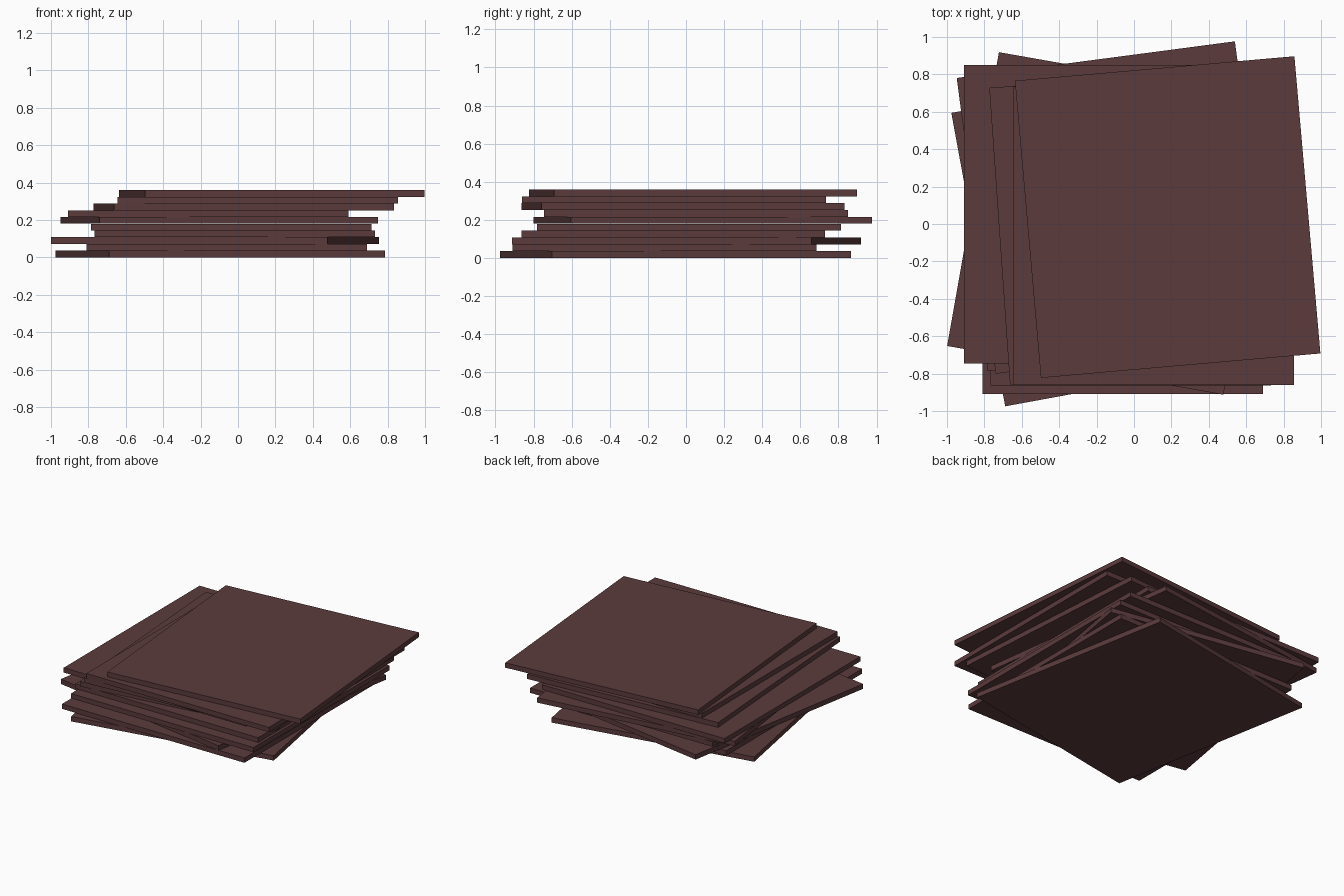
import bpy
from math import radians

if "Cube" in bpy.data.objects:
    bpy.data.objects.remove(bpy.data.objects["Cube"])

WIDTH, LENGTH, PITCH, THICK = 1.5, 1.595, 0.036, 0.0358

mat = bpy.data.materials.new("dark_brown")
mat.diffuse_color = (0.105, 0.043, 0.045, 1)
mat.use_nodes = True
mat.node_tree.nodes["Principled BSDF"].inputs["Base Color"].default_value = mat.diffuse_color

# Loose stack, bottom to top: centre x, centre y, turn in degrees
sheets = [
    (-0.095, -0.055, 10.4),
    (-0.060, -0.112, 0),
    (-0.122, 0.003, -10),
    (-0.017, -0.067, 0),
    (-0.037, 0.015, 0),
    (-0.100, 0.088, 7.5),
    (-0.160, 0.052, 0),
    (0.030, -0.015, 4),
    (0.105, -0.062, 0),
    (0.180, 0.037, 5),
]

for i, (x, y, turn) in enumerate(sheets):
    bpy.ops.mesh.primitive_cube_add(
        size=1, location=(x, y, i * PITCH + THICK / 2),
        rotation=(0, 0, radians(turn)))
    sheet = bpy.context.object
    sheet.name = f"sheet_{i + 1:02d}"
    sheet.scale = (WIDTH, LENGTH, THICK)
    sheet.data.materials.append(mat)
